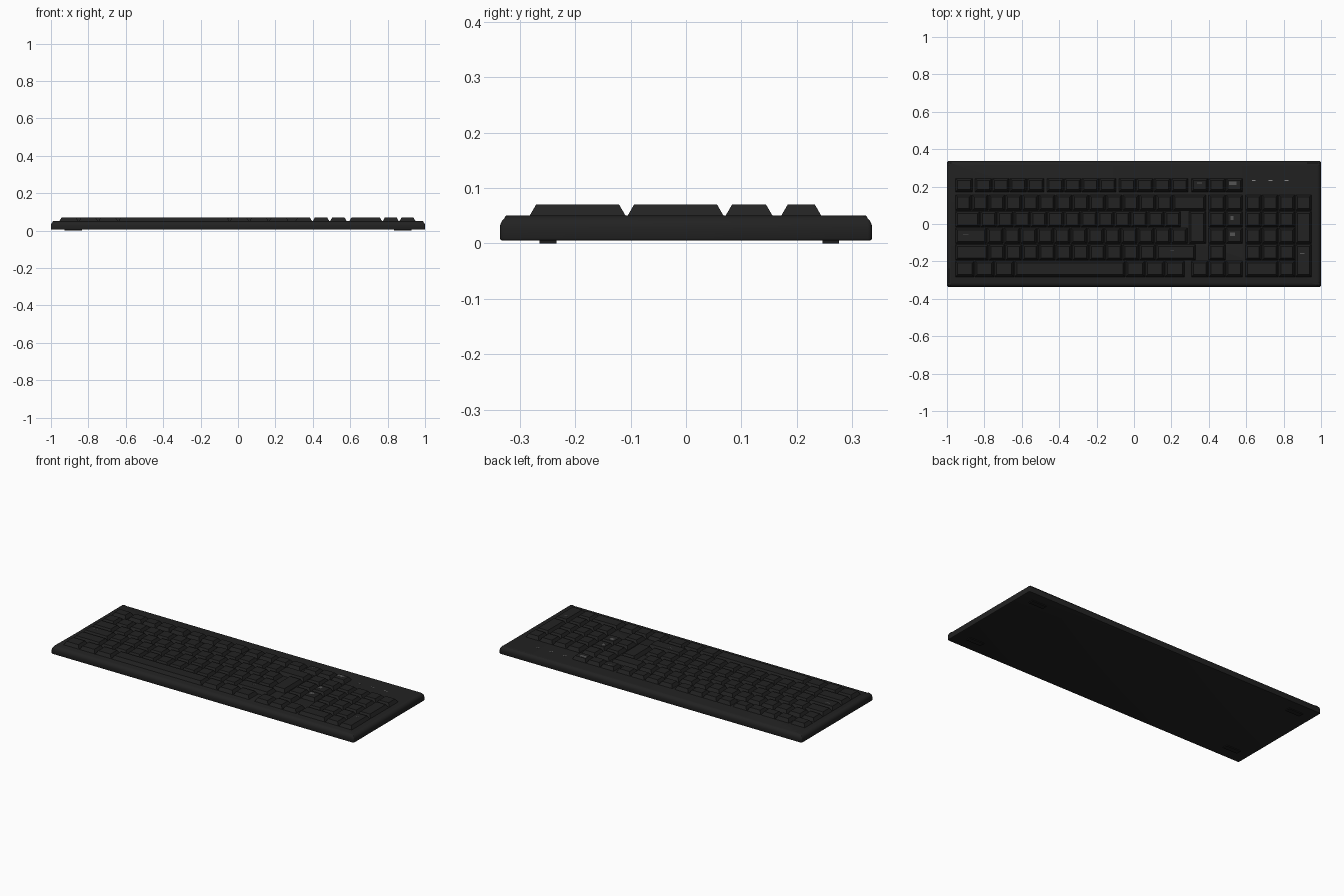
import bpy, bmesh

if "Cube" in bpy.data.objects:
    bpy.data.objects.remove(bpy.data.objects["Cube"])

def mat(name, v):
    m = bpy.data.materials.new(name)
    m.diffuse_color = (v, v, v, 1)
    m.use_nodes = True
    m.node_tree.nodes["Principled BSDF"].inputs["Base Color"].default_value = m.diffuse_color
    return m

BLACK = mat("black_plastic", 0.016)
KEY = mat("key_black", 0.016)
RUBBER = mat("dark_rubber", 0.012)
GREY = mat("marking_grey", 0.25)

def make_object(name, bm, material):
    bmesh.ops.recalc_face_normals(bm, faces=bm.faces[:])
    me = bpy.data.meshes.new(name)
    bm.to_mesh(me)
    bm.free()
    me.materials.append(material)
    ob = bpy.data.objects.new(name, me)
    bpy.context.collection.objects.link(ob)
    return ob

def frustum(bm, x0, x1, y0, y1, z0, z1, inset=0.0):
    i = inset
    lo = [bm.verts.new(p) for p in ((x0, y0, z0), (x1, y0, z0), (x1, y1, z0), (x0, y1, z0))]
    hi = [bm.verts.new(p) for p in ((x0+i, y0+i, z1), (x1-i, y0+i, z1), (x1-i, y1-i, z1), (x0+i, y1-i, z1))]
    bm.faces.new(lo[::-1])
    bm.faces.new(hi)
    for k in range(4):
        n = (k + 1) % 4
        bm.faces.new((lo[k], lo[n], hi[n], hi[k]))

# Case: slab with rounded rims
bm = bmesh.new()
frustum(bm, -1, 1, -0.336, 0.336, 0.005, 0.05)
def rim(test, width, seg):
    es = [e for e in bm.edges if all(test(v.co) for v in e.verts)]
    bmesh.ops.bevel(bm, geom=es, offset=width, segments=seg, profile=0.5, affect='EDGES')
es = [e for e in bm.edges if abs(e.verts[0].co.z - e.verts[1].co.z) > 0.01]
bmesh.ops.bevel(bm, geom=es, offset=0.008, segments=3, profile=0.5, affect='EDGES')
rim(lambda c: c.z < 0.006, 0.005, 2)
rim(lambda c: c.z > 0.049, 0.022, 5)
case = make_object("case", bm, BLACK)
bpy.context.view_layer.objects.active = case
case.select_set(True)
bpy.ops.object.shade_smooth_by_angle()
case.select_set(False)

# Key rows, front edge to back edge
ROW = [0.158 - 0.0884 * i for i in range(6)]
U = 0.0895
LEFT = -0.957
NAV, NU = 0.305, 0.0927
PAD, PU = 0.593, 0.0895

def key(bm, x0, x1, r, span=1):
    y1, y0 = (0.246, 0.170) if r < 0 else (ROW[r], ROW[r + span])
    g = 0.001
    frustum(bm, x0 + g, x1 - g, y0 + g, y1 - g, 0.0485, 0.07, 0.0125)

def run(bm, x, r, widths, unit):
    for w in widths:
        key(bm, x, x + w * unit, r)
        x += w * unit

# Function keys
bm = bmesh.new()
key(bm, LEFT, -0.861, -1)
for x in (-0.852, -0.467, -0.082):
    run(bm, x, -1, [1] * 4, 0.0932)
make_object("function_keys", bm, KEY)

# Main typing block
bm = bmesh.new()
run(bm, LEFT, 0, [1] * 13 + [2], U)
run(bm, LEFT, 1, [1.5] + [1] * 12, U)
run(bm, LEFT, 2, [1.9] + [1] * 12, U)
key(bm, LEFT + 13.95 * U, LEFT + 15 * U, 1, 2)
run(bm, LEFT, 3, [2] + [1] * 10 + [2.4], U)
run(bm, LEFT, 4, [1.17, 1.17, 1.2, 6.65, 1.17, 1.17, 1.2], U)
make_object("typing_keys", bm, KEY)

# Navigation and arrow keys
bm = bmesh.new()
run(bm, NAV, -1, [1] * 3, NU)
for r in range(3):
    run(bm, NAV + NU, r, [1] * 2, NU)
key(bm, NAV + NU, NAV + 2 * NU, 3)
run(bm, NAV, 4, [1] * 3, NU)
make_object("navigation_keys", bm, KEY)

# Number pad
bm = bmesh.new()
run(bm, PAD, 0, [1] * 4, PU)
for r in (1, 2, 3):
    run(bm, PAD, r, [1] * 3, PU)
run(bm, PAD, 4, [2, 1], PU)
for r in (1, 3):
    key(bm, PAD + 3 * PU, PAD + 4 * PU, r, 2)
make_object("number_pad_keys", bm, KEY)

# Indicator lights and plain marking plates
bm = bmesh.new()
for x in (0.64, 0.73, 0.815):
    frustum(bm, x - 0.01, x + 0.01, 0.229, 0.234, 0.049, 0.051)
make_object("indicator_lights", bm, GREY)
bm = bmesh.new()
for x, y, w, h in ((0.527, 0.217, 0.04, 0.018), (0.523, 0.032, 0.016, 0.022), (0.527, -0.055, 0.025, 0.02),
                   (0.35, 0.22, 0.025, 0.005), (0.205, -0.143, 0.02, 0.004), (0.9, -0.158, 0.025, 0.004),
                   (-0.9, -0.055, 0.03, 0.004)):
    frustum(bm, x - w/2, x + w/2, y - h/2, y + h/2, 0.0695, 0.0705)
make_object("key_markings", bm, mat("dim_grey", 0.09))

# Feet
bm = bmesh.new()
for s in (-1, 1):
    for y in (-0.249, 0.261):
        frustum(bm, s*0.88 - 0.047, s*0.88 + 0.047, y - 0.015, y + 0.015, 0, 0.007)
make_object("feet", bm, RUBBER)
